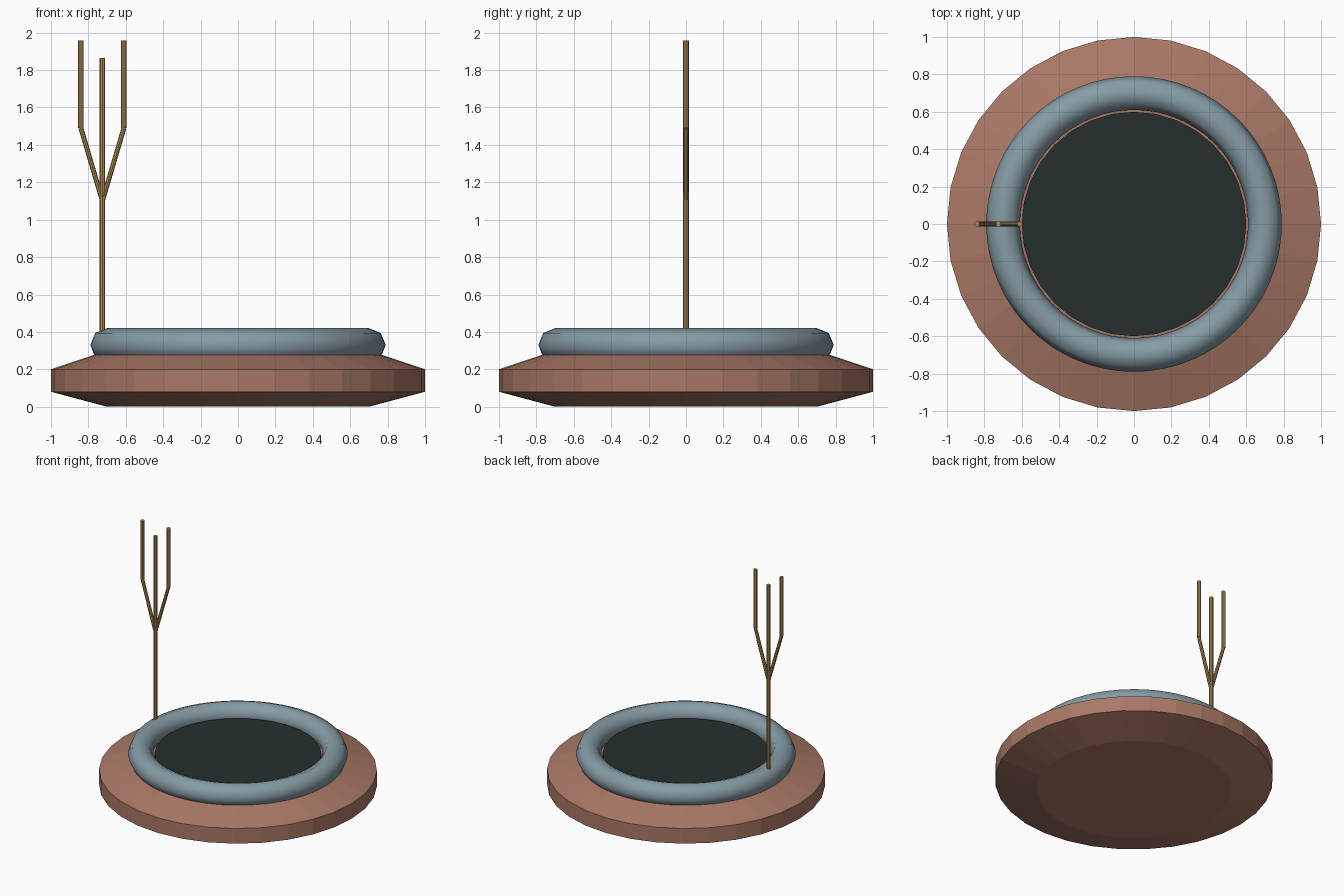
import bpy, bmesh, math
from mathutils import Vector

if "Cube" in bpy.data.objects:
    bpy.data.objects.remove(bpy.data.objects["Cube"])


def material(name, color):
    m = bpy.data.materials.new(name)
    m.diffuse_color = (*color, 1.0)
    m.use_nodes = True
    m.node_tree.nodes["Principled BSDF"].inputs["Base Color"].default_value = m.diffuse_color
    return m


COPPER = material("copper brown", (0.40, 0.19, 0.135))
STEEL = material("blue grey", (0.24, 0.33, 0.375))
DARK = material("dark green", (0.018, 0.028, 0.028))
BRASS = material("brass", (0.42, 0.26, 0.095))


def finish(bm, name, mat, smooth=False):
    bmesh.ops.recalc_face_normals(bm, faces=bm.faces[:])
    mesh = bpy.data.meshes.new(name)
    bm.to_mesh(mesh)
    bm.free()
    mesh.materials.append(mat)
    for p in mesh.polygons:
        p.use_smooth = smooth
    ob = bpy.data.objects.new(name, mesh)
    bpy.context.collection.objects.link(ob)
    return ob


def lathe(name, profile, sides, mat, closed=False, smooth=False):
    """Turn an (r, z) profile round the z axis; open profiles get flat caps."""
    bm = bmesh.new()
    rings = []
    for r, z in profile:
        angles = [2 * math.pi * i / sides for i in range(sides)]
        rings.append([bm.verts.new((r * math.cos(a), r * math.sin(a), z)) for a in angles])
    pairs = list(zip(rings, rings[1:]))
    if closed:
        pairs.append((rings[-1], rings[0]))
    else:
        bm.faces.new(rings[0])
        bm.faces.new(rings[-1])
    for lo, hi in pairs:
        for i in range(sides):
            j = (i + 1) % sides
            bm.faces.new((lo[i], lo[j], hi[j], hi[i]))
    return finish(bm, name, mat, smooth)


def rod(name, start, end, radius=0.015, sides=8):
    """Straight round bar between two points."""
    a, b = Vector(start), Vector(end)
    bm = bmesh.new()
    bmesh.ops.create_cone(bm, cap_ends=True, segments=sides, radius1=radius,
                          radius2=radius, depth=(b - a).length)
    turn = (b - a).to_track_quat('Z', 'Y').to_matrix().to_4x4()
    turn.translation = (a + b) / 2
    bm.transform(turn)
    return finish(bm, name, BRASS)


# Hull with bevelled top and bottom
lathe("hull", [(0.70, 0.0), (1.0, 0.08), (1.0, 0.20), (0.70, 0.30)], 32, COPPER)

# Rounded ring on top of the hull, eight-sided in section
section = [(0.70 + 0.09 * math.cos(k * math.pi / 4),
            0.33 + 0.09 * math.sin(k * math.pi / 4)) for k in range(8)]
lathe("ring", section, 64, STEEL, closed=True, smooth=True)

# Dark disc inside the ring
lathe("centre_disc", [(0.60, 0.28), (0.60, 0.33)], 32, DARK)

# Three-pronged mast
X, FORK, BEND = -0.725, 1.10, 1.49
rod("mast_pole", (X, 0, 0.38), (X, 0, FORK))
rod("middle_prong", (X, 0, FORK), (X, 0, 1.865))
for side, sx in (("left", -1), ("right", 1)):
    px = X + sx * 0.115
    rod(side + "_arm", (X, 0, FORK), (px, 0, BEND), radius=0.013)
    rod(side + "_prong", (px, 0, BEND), (px, 0, 1.957))
